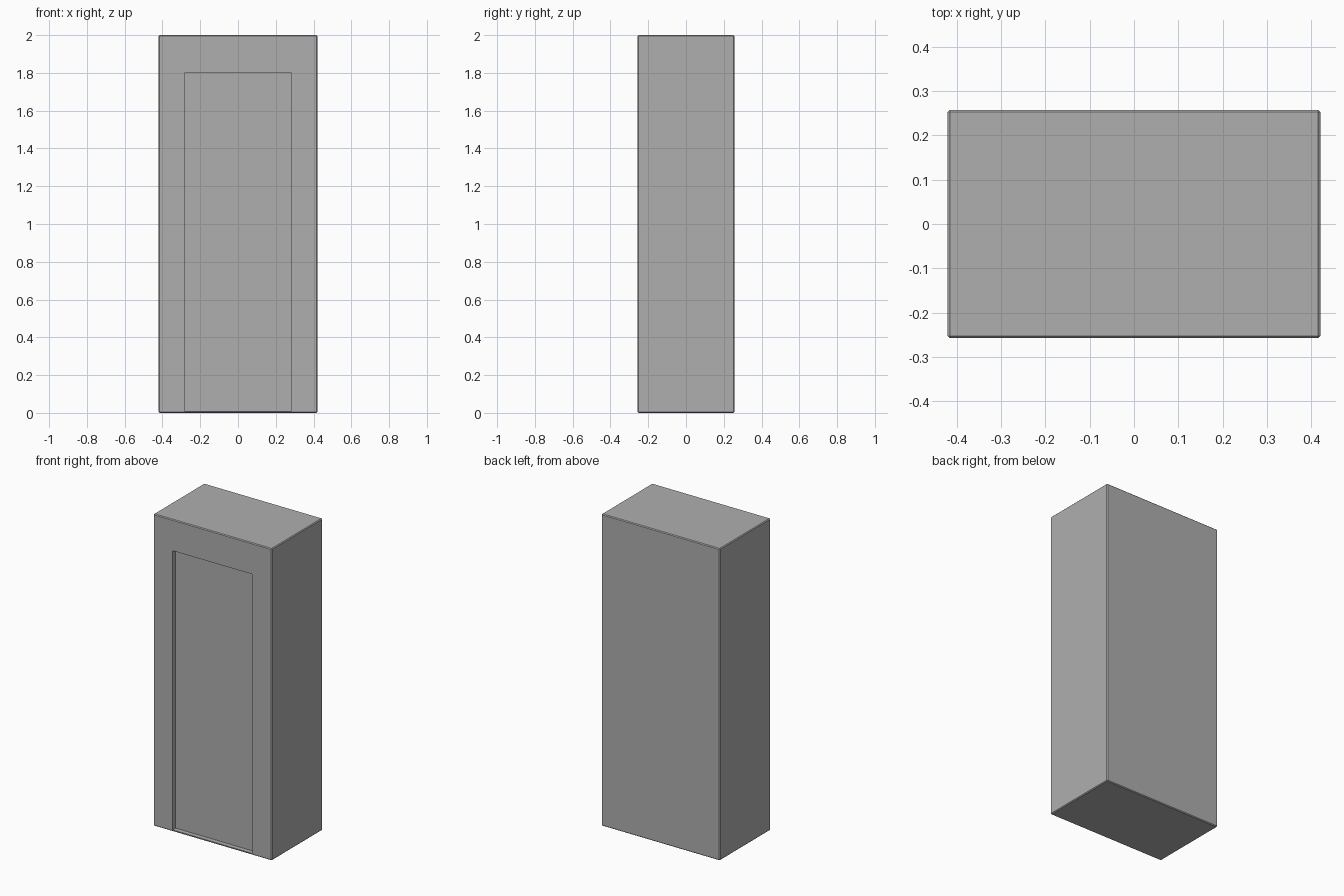
import bpy

if "Cube" in bpy.data.objects:
    bpy.data.objects.remove(bpy.data.objects["Cube"])

W, D, H = 0.84, 0.514, 2.0      # overall width, depth, height
RW, RZ0, RZ1, RD = 0.566, 0.01, 1.80, 0.03   # recess width, bottom, top, depth


def box(name, x, y, z):
    """Box from (min, max) ranges."""
    bpy.ops.mesh.primitive_cube_add(
        size=1, location=(sum(x) / 2, sum(y) / 2, sum(z) / 2))
    ob = bpy.context.object
    ob.name = name
    ob.scale = (x[1] - x[0], y[1] - y[0], z[1] - z[0])
    bpy.ops.object.transform_apply(location=True, rotation=False, scale=True)
    return ob


# Cabinet body with narrow chamfered edges, flat shaded
body = box("cabinet_body", (-W / 2, W / 2), (-D / 2, D / 2), (0, H))
chamfer = body.modifiers.new("chamfer", 'BEVEL')
chamfer.width = 0.005
chamfer.segments = 1

# Dark grey paint
paint = bpy.data.materials.new("dark_grey")
paint.diffuse_color = (0.43, 0.43, 0.43, 1)
paint.use_nodes = True
paint.node_tree.nodes["Principled BSDF"].inputs["Base Color"].default_value = paint.diffuse_color
body.data.materials.append(paint)

# Cutter for the shallow front door recess
cutter = box("recess_cutter", (-RW / 2, RW / 2), (-D / 2 - 0.1, -D / 2 + RD),
             (RZ0, RZ1))
cutter.data.materials.append(paint)
cutter.hide_render = True

cut = body.modifiers.new("door_recess", 'BOOLEAN')
cut.operation = 'DIFFERENCE'
cut.solver = 'EXACT'
cut.object = cutter

# Apply the modifiers, then remove the helper
bpy.ops.object.select_all(action='DESELECT')
body.select_set(True)
bpy.context.view_layer.objects.active = body
for mod in list(body.modifiers):
    bpy.ops.object.modifier_apply(modifier=mod.name)
bpy.data.objects.remove(cutter, do_unlink=True)
bpy.ops.object.shade_flat()
